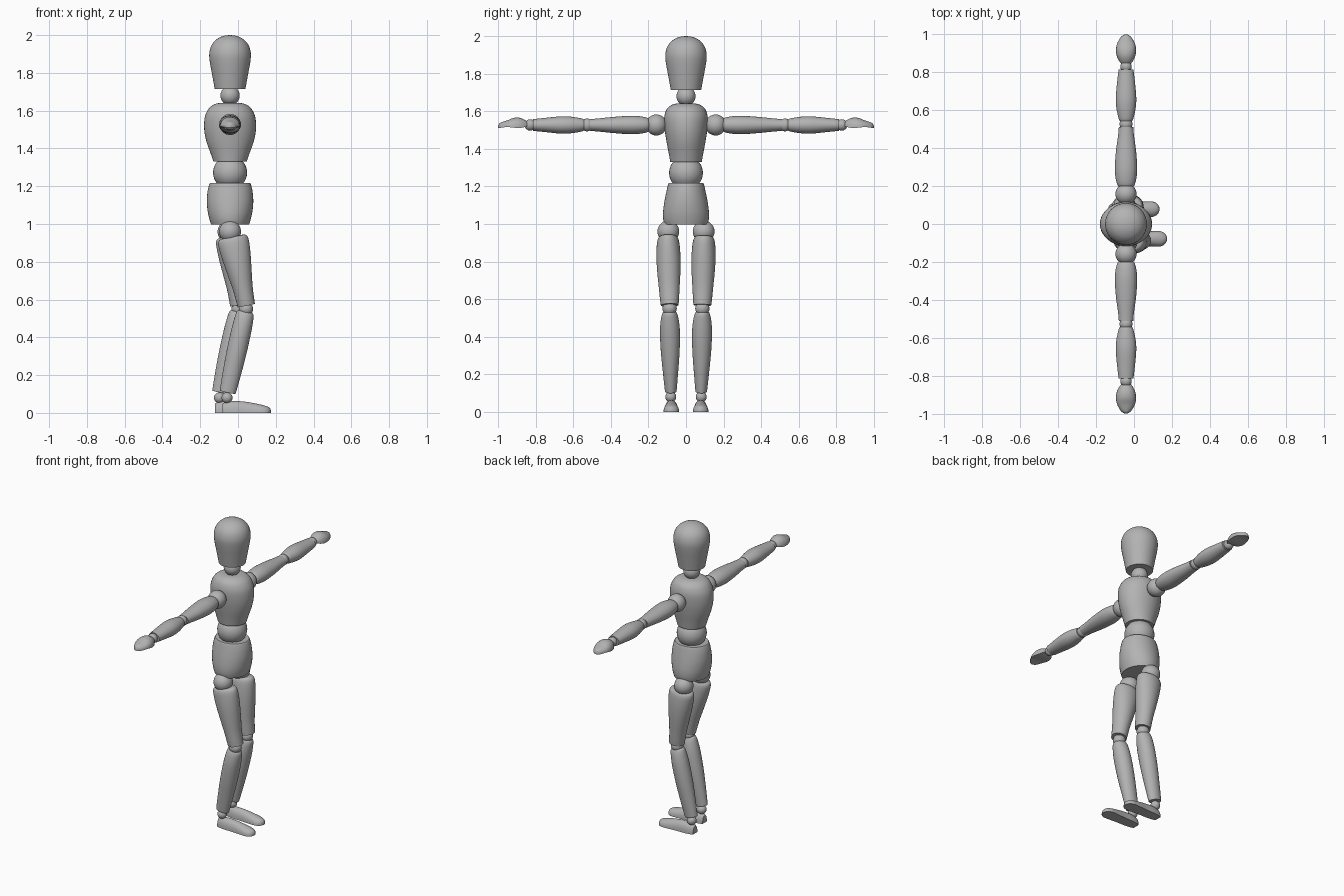
import bpy, bmesh, math
from mathutils import Vector

if "Cube" in bpy.data.objects:
    bpy.data.objects.remove(bpy.data.objects["Cube"])

wood = bpy.data.materials.new("plain_grey")
wood.diffuse_color = (0.45, 0.45, 0.45, 1)
wood.use_nodes = True
wood.node_tree.nodes["Principled BSDF"].inputs["Base Color"].default_value = wood.diffuse_color
SEG = 40
CX = -0.042  # body axis


def finish(name, bm, angle=40):
    bmesh.ops.recalc_face_normals(bm, faces=bm.faces)
    me = bpy.data.meshes.new(name)
    bm.to_mesh(me)
    bm.free()
    ob = bpy.data.objects.new(name, me)
    bpy.context.collection.objects.link(ob)
    me.materials.append(wood)
    bpy.ops.object.select_all(action='DESELECT')
    bpy.context.view_layer.objects.active = ob
    ob.select_set(True)
    bpy.ops.object.shade_smooth_by_angle(angle=math.radians(angle))
    return ob


def smooth_rows(rows, n=4):
    """Catmull-Rom interpolation through the profile rows."""
    out = []
    for i in range(len(rows) - 1):
        a, b = rows[max(i - 1, 0)], rows[i]
        c, d = rows[i + 1], rows[min(i + 2, len(rows) - 1)]
        for k in range(n):
            t = k / n
            out.append([0.5 * (2 * q + (r - p) * t + (2 * p - 5 * q + 4 * r - s) * t * t
                               + (3 * q - p - 3 * r + s) * t ** 3)
                        for p, q, r, s in zip(a, b, c, d)])
    return out + [list(rows[-1])]


def loft(name, p0, p1, rows, fwd=(1, 0, 0)):
    """Rows are (fraction along p0-p1, half size along fwd, half size across)."""
    p0, p1 = Vector(p0), Vector(p1)
    w = (p1 - p0).normalized()
    u = Vector(fwd)
    u = (u - w * u.dot(w)).normalized()
    v = w.cross(u)
    bm = bmesh.new()
    rings = []
    for t, a, b in smooth_rows(rows):
        c = p0.lerp(p1, t)
        rings.append([bm.verts.new(c + u * max(a, .001) * math.cos(2 * math.pi * k / SEG)
                                   + v * max(b, .001) * math.sin(2 * math.pi * k / SEG))
                      for k in range(SEG)])
    skin(bm, rings)
    return finish(name, bm)


def skin(bm, rings):
    n = len(rings[0])
    for r, s in zip(rings, rings[1:]):
        for k in range(n):
            bm.faces.new((r[k], r[(k + 1) % n], s[(k + 1) % n], s[k]))
    bm.faces.new(rings[0])
    bm.faces.new(rings[-1])


def dome(name, origin, along, rows):
    """Flat-bottomed lengthwise form; rows are (distance, half width, top z, bottom z)."""
    o, d = Vector(origin), Vector(along)
    side = d.cross(Vector((0, 0, 1)))
    bm = bmesh.new()
    rings = []
    for x, w, top, bot in smooth_rows(rows):
        ring = []
        for k in range(21):
            a = math.pi * k / 20
            ring.append(bm.verts.new(o + d * x + side * max(w, .001) * math.cos(a)
                                     + Vector((0, 0, bot + max(top - bot, .001) * math.sin(a) ** 0.8))))
        rings.append(ring)
    skin(bm, rings)
    return finish(name, bm)


def ball(name, c, r):
    bm = bmesh.new()
    bmesh.ops.create_uvsphere(bm, u_segments=32, v_segments=18, radius=r)
    bmesh.ops.translate(bm, verts=bm.verts, vec=c)
    return finish(name, bm, 60)


# Head, neck, torso, waist and pelvis
loft("head", (CX, 0, 1.714), (CX, 0, 2.0),
     [(0, .081, .081), (.25, .094, .094), (.5, .107, .107), (.66, .110, .110), (.8, .100, .100),
      (.9, .079, .079), (.96, .053, .053), (.99, .027, .027), (1, .002, .002)])
ball("neck", (CX, 0, 1.68), .051)
loft("torso", (CX, 0, 1.33), (CX, 0, 1.642),
     [(0, .088, .084), (.15, .104, .092), (.35, .126, .104), (.55, .137, .113), (.75, .134, .116),
      (.88, .117, .106), (.95, .096, .088), (.99, .066, .062), (1, .03, .03)])
ball("waist", (CX, 0, 1.272), .090)
loft("pelvis", (CX, 0, .998), (CX, 0, 1.218),
     [(0, .101, .114), (.12, .109, .121), (.3, .118, .122), (.55, .123, .115),
      (.8, .119, .104), (.96, .110, .096), (1, .105, .092)])

for s, side in ((-1, "right"), (1, "left")):
    # Arm: balls at the joints, tapered limbs between
    z = 1.527
    ball(side + "_shoulder", (CX, s * .158, z), .056)
    loft(side + "_upper_arm", (CX, s * .195, z), (CX, s * .512, z),
         [(0, .036, .030), (.04, .046, .039), (.15, .055, .046), (.32, .059, .049),
          (.6, .053, .043), (.85, .042, .035), (1, .038, .031)])
    ball(side + "_elbow", (CX, s * .527, z), .034)
    loft(side + "_forearm", (CX, s * .544, z), (CX, s * .815, z),
         [(0, .034, .030), (.06, .040, .036), (.25, .051, .044), (.45, .054, .046),
          (.75, .047, .038), (1, .039, .031)])
    ball(side + "_wrist", (CX, s * .829, z), .030)
    dome(side + "_hand", (CX, 0, 0), (0, s, 0),
         [(.845, .026, 1.545, 1.520), (.865, .040, 1.558, 1.514), (.89, .050, 1.566, 1.511),
          (.92, .053, 1.564, 1.513), (.95, .047, 1.552, 1.516), (.98, .031, 1.542, 1.513),
          (.993, .018, 1.535, 1.511), (1.0, .003, 1.522, 1.511)])

    # Leg: right leg stands slightly ahead of the left
    knee, ankle = (.042, -.058) if s < 0 else (.003, -.098)
    hip = CX if s < 0 else CX - .008
    ball(side + "_hip", (hip, s * .094, .96), .058)
    loft(side + "_thigh", (hip + .012, s * .096, .932), (knee + .002, s * .087, .568),
         [(0, .064, .044), (.025, .077, .053), (.1, .082, .060), (.28, .077, .064),
          (.5, .066, .062), (.75, .053, .055), (.93, .048, .050), (1, .047, .047)])
    ball(side + "_knee", (knee, s * .087, .55), .038)
    loft(side + "_shin", (knee - .002, s * .087, .536), (ankle + .003, s * .081, .108),
         [(0, .038, .030), (.025, .046, .038), (.1, .050, .047), (.25, .053, .053),
          (.5, .053, .050), (.75, .049, .041), (.95, .044, .033), (1, .042, .031)])
    ball(side + "_ankle", (ankle, s * .081, .08), .029)
    dome(side + "_foot", (ankle, s * .078, 0), (1, 0, 0),
         [(-.024, .022, .048, 0), (-.01, .029, .056, 0), (.03, .035, .063, 0), (.09, .036, .060, 0),
          (.15, .040, .050, 0), (.19, .041, .041, 0), (.213, .034, .034, 0),
          (.227, .020, .025, 0), (.233, .004, .012, 0)])
